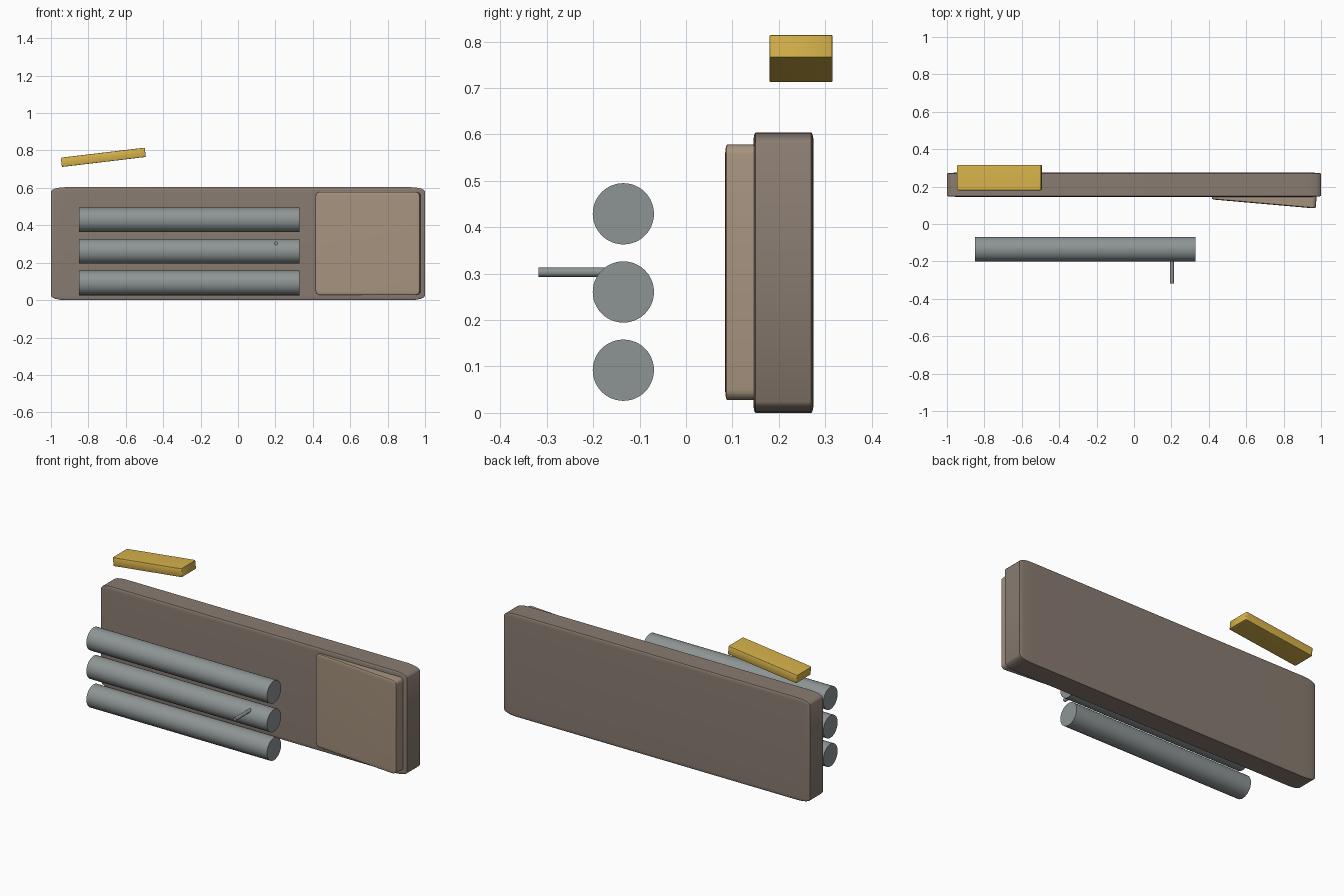
import bpy, bmesh
from math import radians, pi

if "Cube" in bpy.data.objects:
    bpy.data.objects.remove(bpy.data.objects["Cube"])


def material(name, color):
    m = bpy.data.materials.new(name)
    m.diffuse_color = (*color, 1)
    m.use_nodes = True
    m.node_tree.nodes["Principled BSDF"].inputs["Base Color"].default_value = m.diffuse_color
    return m


BROWN = material("brown", (0.25, 0.20, 0.165))
TAN = material("tan", (0.38, 0.29, 0.21))
GOLD = material("gold", (0.68, 0.45, 0.07))
STEEL = material("steel", (0.27, 0.30, 0.30))


def finish(ob, name, mat):
    ob.name = ob.data.name = name
    ob.data.materials.append(mat)
    bpy.ops.object.shade_smooth_by_angle(angle=radians(35))


def rounded_slab(name, loc, size, mat, bevel=0.04, rot=(0, 0, 0)):
    """Unit cube, bevelled before stretching so the rounding follows the proportions."""
    bpy.ops.mesh.primitive_cube_add(size=1, location=loc, rotation=rot)
    ob = bpy.context.object
    bm = bmesh.new()
    bm.from_mesh(ob.data)
    bmesh.ops.bevel(bm, geom=bm.edges[:], offset=bevel, segments=4,
                    profile=0.5, affect='EDGES')
    bmesh.ops.scale(bm, vec=size, verts=bm.verts[:])
    bm.to_mesh(ob.data)
    bm.free()
    finish(ob, name, mat)


def rod(name, loc, radius, length, mat, rot):
    bpy.ops.mesh.primitive_cylinder_add(vertices=48, radius=radius, depth=length,
                                        location=loc, rotation=rot)
    finish(bpy.context.object, name, mat)


# Long upright body slab
rounded_slab("body", (0, 0.21, 0.302), (2, 0.13, 0.604), BROWN)

# Slightly turned front panel
rounded_slab("front_panel", (0.6975, 0.157, 0.303), (0.558, 0.10, 0.55), TAN,
             rot=(0, 0, radians(-5)))

# Tilted bar floating above the body
rounded_slab("top_bar", (-0.72, 0.248, 0.7635), (0.452, 0.136, 0.05), GOLD,
             bevel=0.03, rot=(0, radians(-6.8), 0))

# Three stacked tubes
for i in range(3):
    rod(f"tube_{i + 1}", (-0.26, -0.135, 0.092 + 0.1685 * i), 0.066, 1.18,
        STEEL, (0, pi / 2, 0))

# Pin sticking out of the middle tube
rod("pin", (0.203, -0.233, 0.303), 0.01, 0.17, STEEL, (pi / 2, 0, 0))
